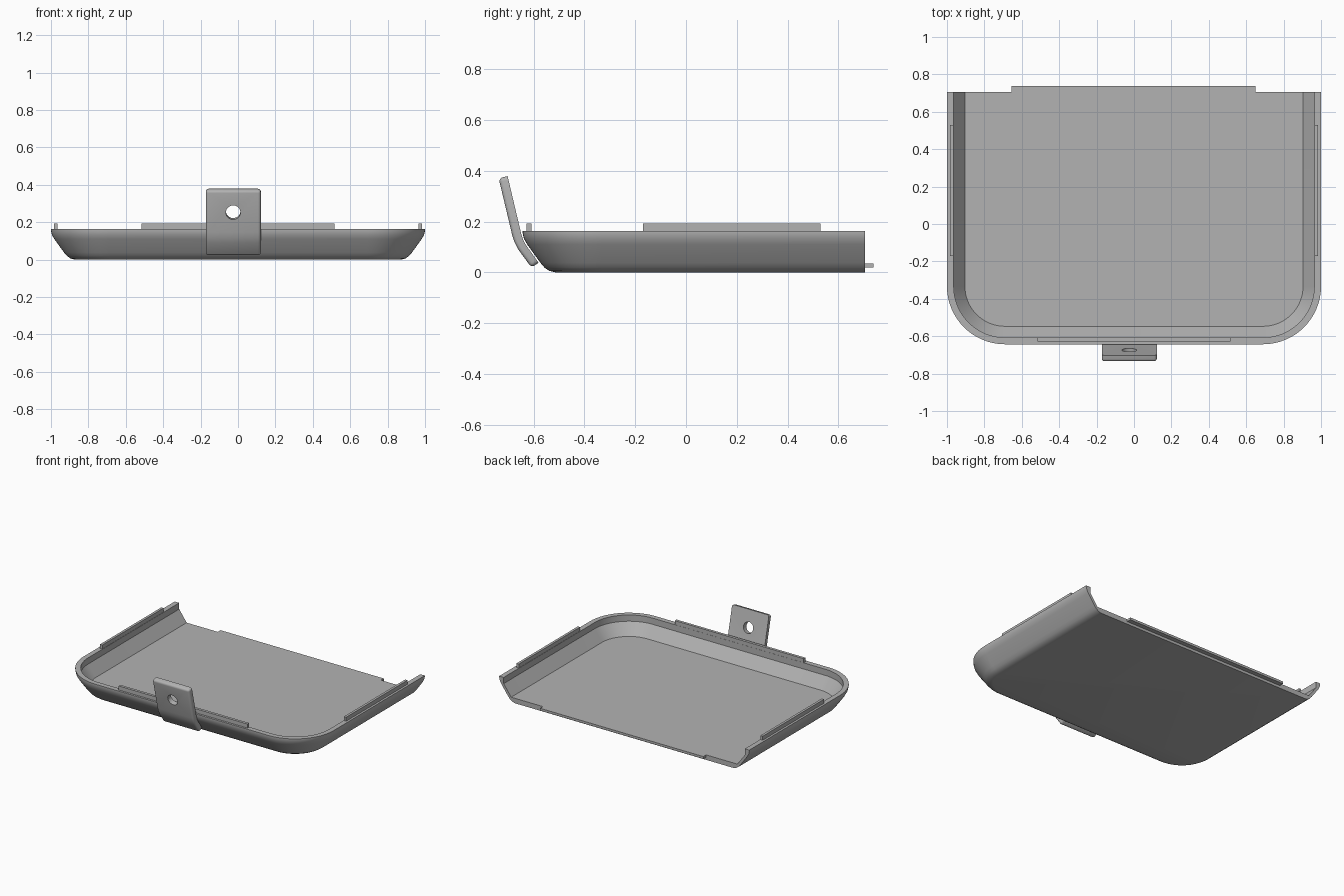
import bpy, bmesh, math
from mathutils import Vector

cube = bpy.data.objects.get("Cube")
if cube:
    bpy.data.objects.remove(cube, do_unlink=True)

grey = bpy.data.materials.new("plain grey")
grey.use_nodes = True
colour = (0.45, 0.45, 0.45, 1)
grey.diffuse_color = colour
grey.node_tree.nodes["Principled BSDF"].inputs["Base Color"].default_value = colour


def finish(bm, name):
    bmesh.ops.recalc_face_normals(bm, faces=bm.faces[:])
    mesh = bpy.data.meshes.new(name)
    bm.to_mesh(mesh)
    bm.free()
    mesh.materials.append(grey)
    obj = bpy.data.objects.new(name, mesh)
    bpy.context.collection.objects.link(obj)
    return obj


def smooth(obj):
    bpy.ops.object.select_all(action="DESELECT")
    obj.select_set(True)
    bpy.context.view_layer.objects.active = obj
    bpy.ops.object.shade_smooth_by_angle(angle=math.radians(32))


def box(name, x0, x1, y0, y1, z0, z1):
    bm = bmesh.new()
    bmesh.ops.create_cube(bm, size=1)
    for v in bm.verts:
        v.co = ((x0 + x1) / 2 + v.co.x * (x1 - x0),
                (y0 + y1) / 2 + v.co.y * (y1 - y0),
                (z0 + z1) / 2 + v.co.z * (z1 - z0))
    return finish(bm, name)


# Tray: a wall section swept round three sides, open at the back
BACK, FRONT, RADIUS, RIM, STEPS = 0.705, -0.643, 0.31, 0.163, 16
section = [(0.13, 0), (0.105, 0.006), (0.086, 0.019), (0.07, 0.038),
           (0.018, 0.11), (0.005, 0.133), (0, 0.155), (0, RIM),
           (0.036, RIM), (0.036, 0.118), (0.096, 0.036)]


def outline(inset):
    r = RADIUS - inset
    cx, cy = 1 - RADIUS, FRONT + RADIUS
    half = [(1 - inset, BACK)]
    for i in range(STEPS + 1):
        a = math.pi / 2 * i / STEPS
        half.append((cx + r * math.cos(a), cy - r * math.sin(a)))
    return half + [(-x, y) for x, y in reversed(half)]


bm = bmesh.new()
rings = [[bm.verts.new((x, y, z)) for x, y in outline(d)] for d, z in section]
for a, b in zip(rings, rings[1:]):
    for i in range(len(a) - 1):
        bm.faces.new((a[i], a[i + 1], b[i + 1], b[i]))
bm.faces.new(rings[0])
bm.faces.new(rings[-1])
bm.faces.new([r[0] for r in rings] + [r[-1] for r in reversed(rings)])
smooth(finish(bm, "tray"))

# Locating lips on the rim and tongue on the back edge
box("front_lip", -0.515, 0.515, -0.628, -0.608, RIM - 0.01, 0.192)
for side, name in ((1, "left_lip"), (-1, "right_lip")):
    x0, x1 = sorted((side * 0.966, side * 0.984))
    box(name, x0, x1, -0.17, 0.53, RIM - 0.01, 0.192)
box("back_tongue", -0.655, 0.65, BACK - 0.02, 0.737, 0.019, 0.036)

# Latch: bent strip with rounded outer edges
outer = [(-0.737, 0.37), (-0.684, 0.147), (-0.675, 0.119), (-0.66, 0.09), (-0.608, 0.019)]
inner = [(-0.58, 0.038), (-0.63, 0.108), (-0.64, 0.126), (-0.648, 0.15), (-0.702, 0.379)]
loop = outer + inner
bm = bmesh.new()
sides = [[bm.verts.new((x, y, z)) for y, z in loop] for x in (-0.172, 0.122)]
n = len(loop)
for i in range(n):
    j = (i + 1) % n
    bm.faces.new((sides[0][i], sides[0][j], sides[1][j], sides[1][i]))
for s in sides:
    bm.faces.new(s)
bmesh.ops.recalc_face_normals(bm, faces=bm.faces[:])
last = len(outer) - 1
rounded = []
for s in sides:
    rounded += [bm.edges.get((s[i], s[i + 1])) for i in range(last)]
    rounded += [bm.edges.get((s[0], s[-1])), bm.edges.get((s[last], s[last + 1]))]
rounded += [bm.edges.get((sides[0][i], sides[1][i])) for i in (0, last)]
bmesh.ops.bevel(bm, geom=rounded, offset=0.015, segments=4, profile=0.5, affect="EDGES")
latch = finish(bm, "latch")

# Round hole through the latch
bpy.ops.mesh.primitive_cylinder_add(vertices=32, radius=0.039, depth=0.2,
                                    location=(-0.026, -0.692, 0.256))
cutter = bpy.context.object
cutter.name = "hole_cutter"
cutter.hide_render = True
cutter.rotation_euler = Vector((0, 0.973, 0.23)).to_track_quat("Z", "Y").to_euler()
cut = latch.modifiers.new("hole", "BOOLEAN")
cut.operation = "DIFFERENCE"
cut.solver = "EXACT"
cut.object = cutter
bpy.context.view_layer.objects.active = latch
bpy.ops.object.modifier_apply(modifier=cut.name)
bpy.data.objects.remove(cutter, do_unlink=True)
smooth(latch)
